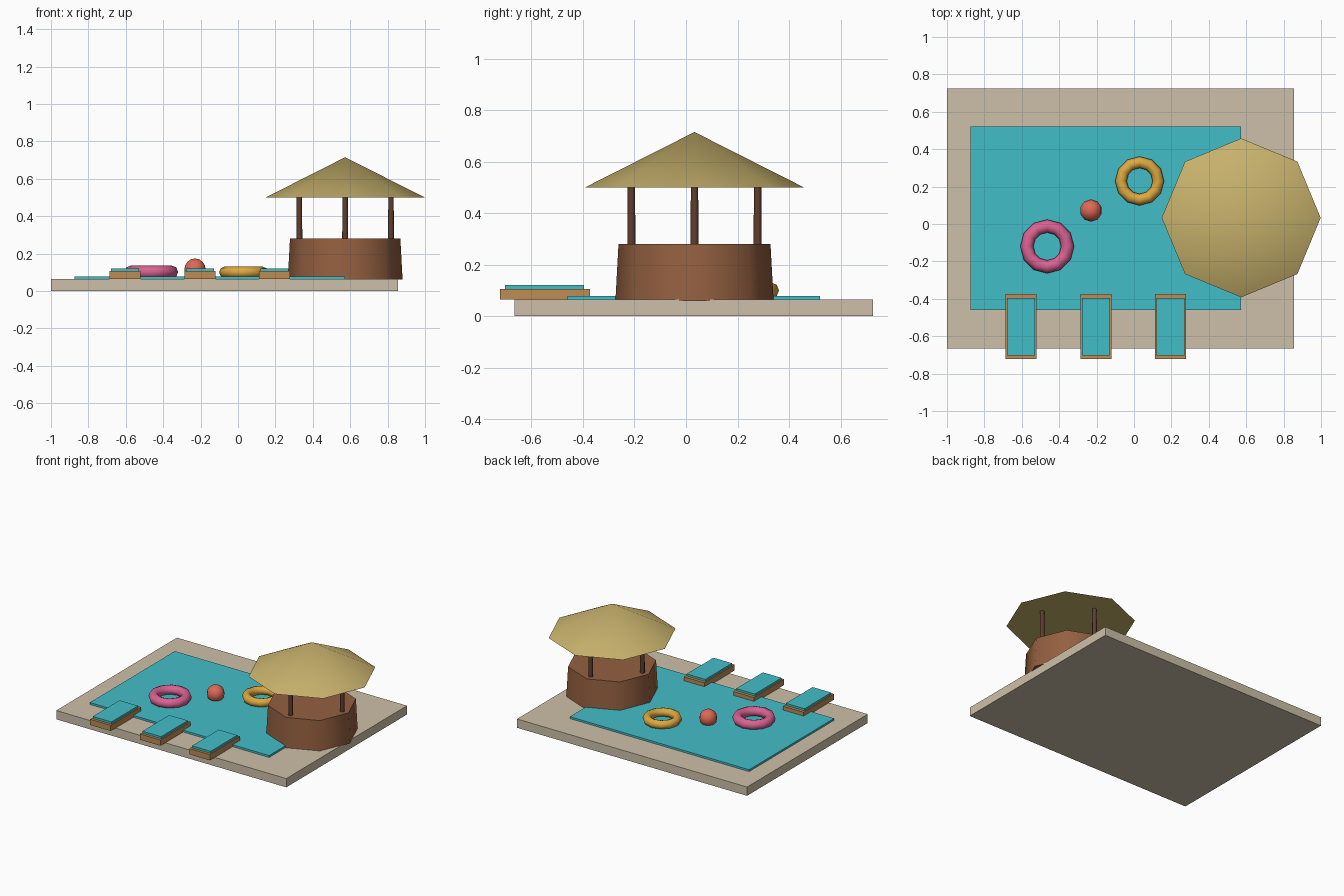
import bpy
import math

if "Cube" in bpy.data.objects:
    bpy.data.objects.remove(bpy.data.objects["Cube"], do_unlink=True)


def material(name, r, g, b):
    # 8-bit display colour converted to linear
    def lin(c):
        c /= 255
        return c / 12.92 if c <= 0.04045 else ((c + 0.055) / 1.055) ** 2.4
    colour = (lin(r), lin(g), lin(b), 1)
    mat = bpy.data.materials.new(name)
    mat.use_nodes = True
    mat.diffuse_color = colour
    bsdf = mat.node_tree.nodes["Principled BSDF"]
    bsdf.inputs["Base Color"].default_value = colour
    bsdf.inputs["Roughness"].default_value = 0.8
    return mat


stone = material("pale stone", 205, 192, 168)
aqua = material("aqua", 66, 190, 200)
thatch = material("straw", 200, 178, 108)
timber = material("brown timber", 148, 96, 64)
dark_wood = material("dark wood", 96, 62, 46)
light_wood = material("light wood", 188, 140, 86)
pink = material("pink", 218, 98, 146)
gold = material("golden yellow", 222, 168, 64)
coral = material("coral red", 222, 104, 84)


def finish(name, mat, smooth=None):
    obj = bpy.context.object
    obj.name = name
    obj.data.name = name
    obj.data.materials.append(mat)
    if smooth:
        bpy.ops.object.shade_smooth_by_angle(angle=math.radians(smooth))
    return obj


def box(name, mat, x, y, z):
    # x, y and z are (low, high) pairs
    spans = (x, y, z)
    bpy.ops.mesh.primitive_cube_add(size=1, location=[sum(s) / 2 for s in spans])
    obj = finish(name, mat)
    for v in obj.data.vertices:
        for i, s in enumerate(spans):
            v.co[i] *= s[1] - s[0]
    return obj


def tapered(name, mat, sides, r_low, r_high, x, y, z, smooth):
    bpy.ops.mesh.primitive_cone_add(vertices=sides, radius1=r_low, radius2=r_high,
                                    depth=z[1] - z[0], location=(x, y, sum(z) / 2))
    return finish(name, mat, smooth)


def ring(name, mat, major, minor, location):
    bpy.ops.mesh.primitive_torus_add(major_segments=12, minor_segments=8, location=location,
                                     major_radius=major, minor_radius=minor)
    return finish(name, mat, 60)


# Deck and pool
box("deck", stone, (-1, 0.855), (-0.665, 0.725), (0, 0.064))
box("pool_water", aqua, (-0.873, 0.573), (-0.46, 0.52), (0.06, 0.078))

# Bar hut: octagonal counter, four posts, thatched roof
hut_x, hut_y = 0.573, 0.033
tapered("bar_counter", timber, 8, 0.307, 0.295, hut_x, hut_y, (0.06, 0.28), 50)
tapered("hut_roof", thatch, 8, 0.425, 0, hut_x, hut_y, (0.5, 0.715), 30)
for i, (dx, dy) in enumerate([(1, 0), (0, 1), (-1, 0), (0, -1)]):
    tapered(f"hut_post_{i + 1}", dark_wood, 8, 0.016, 0.014,
            hut_x + 0.245 * dx, hut_y + 0.245 * dy, (0.27, 0.52), 50)

# Sun loungers along the front edge
for i, x in enumerate((-0.604, -0.203, 0.196)):
    box(f"lounger_frame_{i + 1}", light_wood, (x - 0.083, x + 0.083),
        (-0.722, -0.373), (0.064, 0.106))
    box(f"lounger_cushion_{i + 1}", aqua, (x - 0.075, x + 0.075),
        (-0.703, -0.395), (0.106, 0.121))

# Pool toys
ring("pink_float_ring", pink, 0.109, 0.035, (-0.464, -0.12, 0.101))
ring("gold_float_ring", gold, 0.1, 0.031, (0.03, 0.23, 0.1))
bpy.ops.mesh.primitive_uv_sphere_add(segments=10, ring_count=8, radius=0.06,
                                     location=(-0.23, 0.072, 0.114))
finish("beach_ball", coral, 60)
